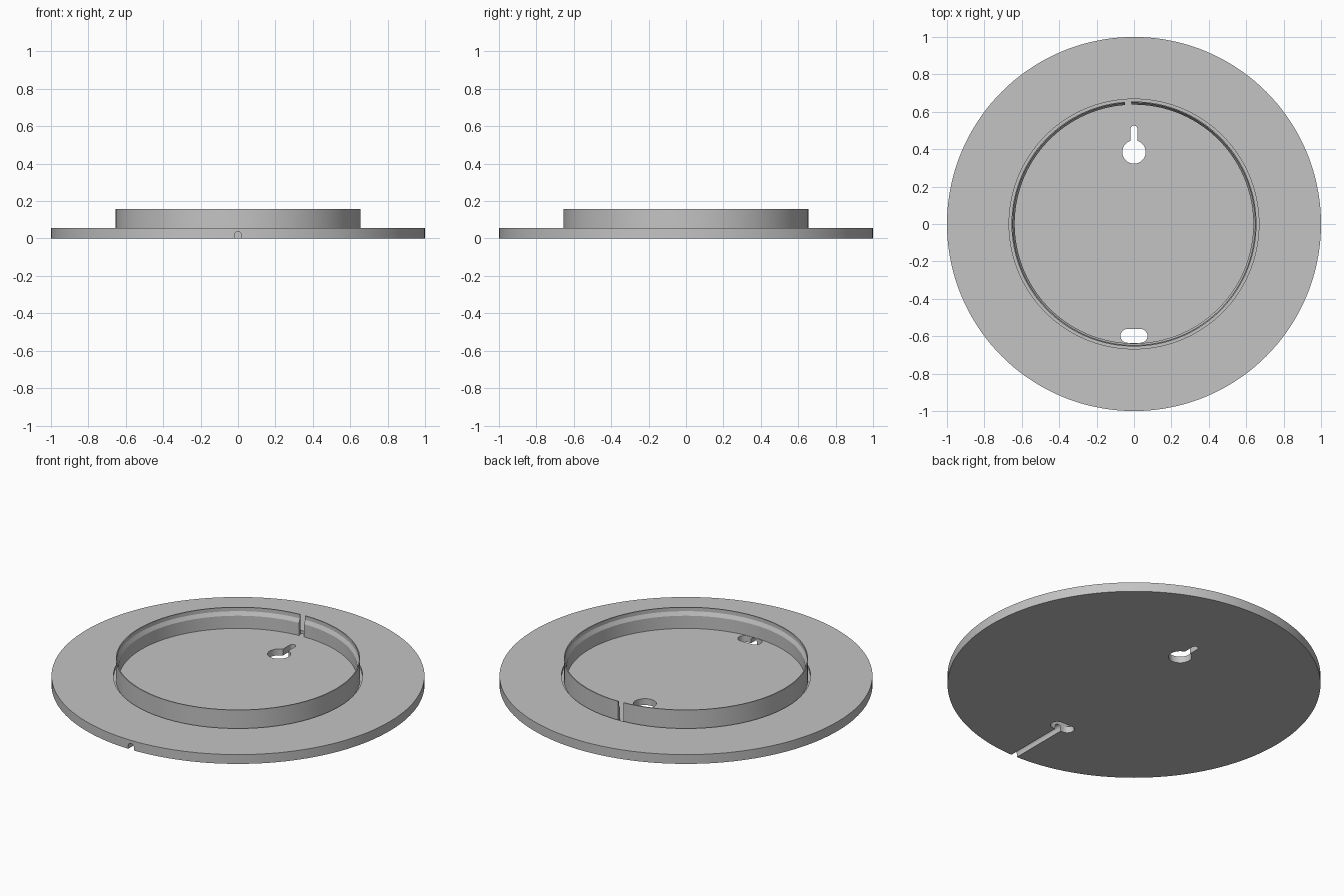
import bpy, bmesh, math
from mathutils import Vector, Matrix

if "Cube" in bpy.data.objects:
    bpy.data.objects.remove(bpy.data.objects["Cube"], do_unlink=True)

FLOOR = 0.038      # height of the recessed floor
TOP = 0.055        # height of the outer flange

grey = bpy.data.materials.new("light grey plastic")
grey.use_nodes = True
colour = (0.55, 0.55, 0.55, 1)
grey.diffuse_color = colour
grey.node_tree.nodes["Principled BSDF"].inputs["Base Color"].default_value = colour


def make_object(name, bm):
    bmesh.ops.remove_doubles(bm, verts=bm.verts, dist=1e-5)
    bmesh.ops.recalc_face_normals(bm, faces=bm.faces)
    mesh = bpy.data.meshes.new(name)
    bm.to_mesh(mesh)
    bm.free()
    mesh.materials.append(grey)
    obj = bpy.data.objects.new(name, mesh)
    bpy.context.collection.objects.link(obj)
    return obj


def lathe(name, profile, start=0, end=360, steps=144):
    """Sweep a closed (radius, z) profile round z; cap the ends of a partial sweep."""
    bm = bmesh.new()
    face = bm.faces.new([bm.verts.new((r, 0, z)) for r, z in profile])
    bmesh.ops.rotate(bm, verts=bm.verts, matrix=Matrix.Rotation(math.radians(start), 3, 'Z'))
    full = end - start == 360
    outline = list(face.edges) if full else [face]
    if full:
        bmesh.ops.delete(bm, geom=[face], context='FACES_ONLY')
        outline = [e for e in bm.edges if any(v.co.xy.length > 1e-6 for v in e.verts)]
    bmesh.ops.spin(bm, geom=outline, axis=(0, 0, 1), cent=(0, 0, 0),
                   angle=math.radians(end - start), steps=steps)
    if full:
        loose = [e for e in bm.edges if not e.link_faces]
        bmesh.ops.delete(bm, geom=loose, context='EDGES')
    return make_object(name, bm)


def stadium(name, a, b, radius, depth, matrix=Matrix()):
    """Prism with a rounded slot outline from a to b, extruded along local z."""
    a, b = Vector(a), Vector(b)
    angle = math.atan2(b.y - a.y, b.x - a.x)
    bm = bmesh.new()
    ring = []
    for centre, first in ((b, angle - math.pi / 2), (a, angle + math.pi / 2)):
        for i in range(17):
            t = first + math.pi * i / 16
            ring.append(bm.verts.new((centre.x + radius * math.cos(t),
                                      centre.y + radius * math.sin(t), -depth / 2)))
    face = bm.faces.new(ring)
    out = bmesh.ops.extrude_face_region(bm, geom=[face])
    moved = [g for g in out["geom"] if isinstance(g, bmesh.types.BMVert)]
    bmesh.ops.translate(bm, verts=moved, vec=(0, 0, depth))
    bmesh.ops.transform(bm, matrix=matrix, verts=bm.verts)
    obj = make_object(name, bm)
    obj.hide_render = True
    return obj


def cut(target, cutter):
    mod = target.modifiers.new("cut", 'BOOLEAN')
    mod.operation, mod.solver, mod.object = 'DIFFERENCE', 'EXACT', cutter
    bpy.context.view_layer.objects.active = target
    bpy.ops.object.modifier_apply(modifier=mod.name)
    bpy.data.objects.remove(cutter, do_unlink=True)


# Round plate with a shallow recess
plate = lathe("base_plate", [(0, 0), (1, 0), (1, TOP), (0.668, TOP), (0.668, FLOOR), (0, FLOOR)])

# Keyhole: round opening plus narrow neck
cut(plate, stadium("keyhole_opening", (0, 0.3845), (0, 0.3855), 0.062, 0.4))
cut(plate, stadium("keyhole_neck", (0, 0.40), (0, 0.508), 0.018, 0.4))

# Cable slot and the channel under the plate to the front edge
cut(plate, stadium("cable_slot", (-0.035, -0.598), (0.035, -0.598), 0.037, 0.4))
along_y = Matrix.Translation((0, -0.85, 0)) @ Matrix.Rotation(math.pi / 2, 4, 'X')
cut(plate, stadium("cable_channel", (0, -0.05), (0, 0.017), 0.019, 0.5, along_y))

# Upright collar with an inner ledge, split by a narrow gap at the back
collar = lathe("collar", [(0.655, FLOOR), (0.655, 0.158), (0.649, 0.158), (0.649, 0.135),
                          (0.638, 0.113), (0.638, FLOOR)], start=94.2, end=451.3)

# Smooth the round walls, keep the edges sharp
bpy.ops.object.select_all(action='DESELECT')
for obj in (plate, collar):
    obj.select_set(True)
bpy.context.view_layer.objects.active = plate
bpy.ops.object.shade_smooth_by_angle(angle=math.radians(25))
